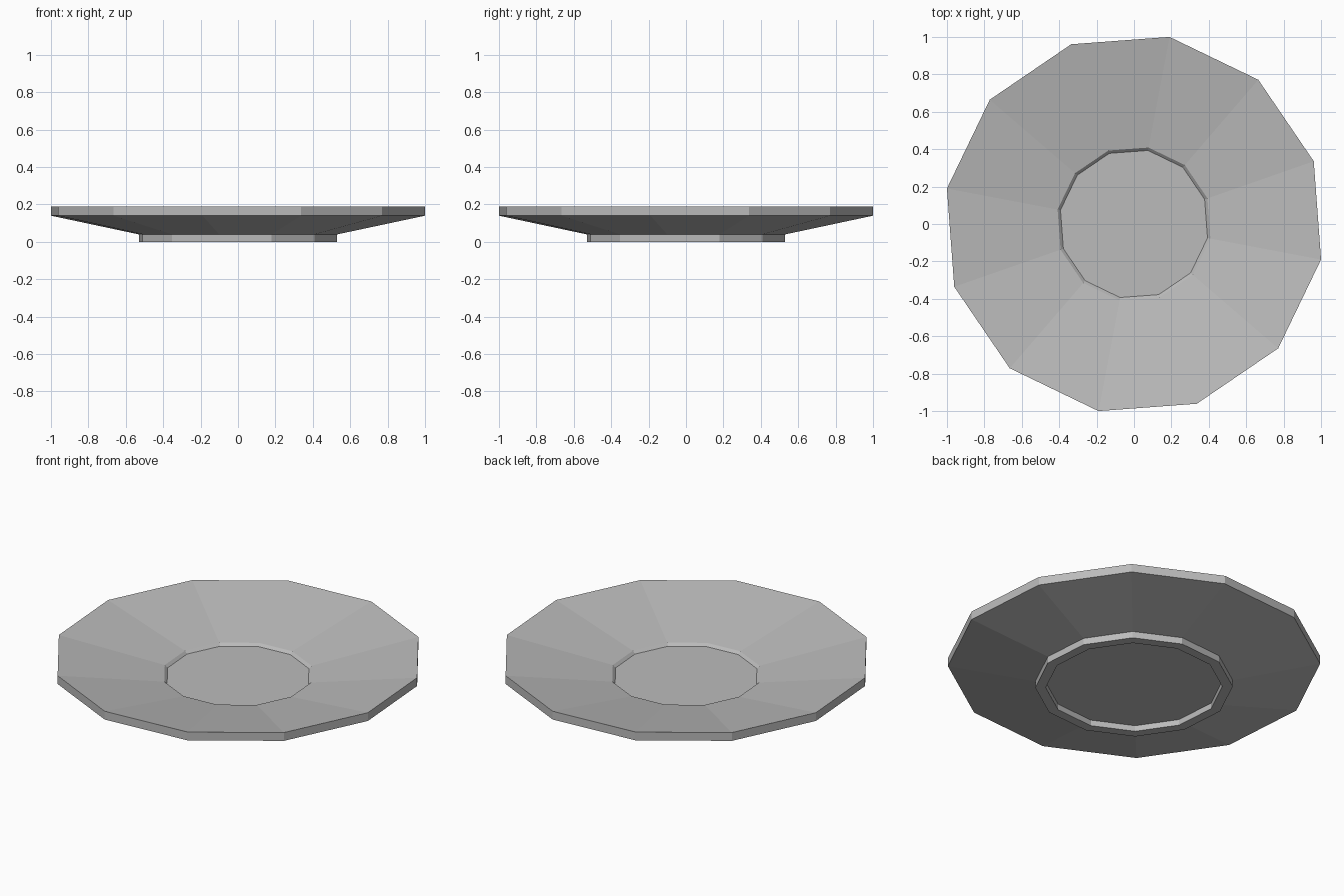
import bpy
import bmesh
from math import cos, sin, radians, tau

SIDES = 12
TURN = radians(19.25)

cube = bpy.data.objects.get("Cube")
if cube:
    bpy.data.objects.remove(cube, do_unlink=True)

# Glaze
grey = bpy.data.materials.new("light_grey")
colour = (0.5, 0.5, 0.5, 1)
grey.diffuse_color = colour
grey.use_nodes = True
grey.node_tree.nodes["Principled BSDF"].inputs["Base Color"].default_value = colour


def lathe(name, profile, material):
    """Sweep (radius, z) points around z and cap both ends with flat discs."""
    bm = bmesh.new()
    rings = []
    for r, z in profile:
        angles = [TURN + tau * i / SIDES for i in range(SIDES)]
        rings.append([bm.verts.new((r * cos(a), r * sin(a), z)) for a in angles])
    for low, high in zip(rings, rings[1:]):
        for i in range(SIDES):
            j = (i + 1) % SIDES
            bm.faces.new((low[i], low[j], high[j], high[i]))
    bm.faces.new(rings[0][::-1])
    bm.faces.new(rings[-1])
    bmesh.ops.recalc_face_normals(bm, faces=bm.faces)
    mesh = bpy.data.meshes.new(name)
    bm.to_mesh(mesh)
    bm.free()
    mesh.materials.append(material)
    obj = bpy.data.objects.new(name, mesh)
    bpy.context.collection.objects.link(obj)
    return obj


# Saucer: recessed base, foot ring, flared underside, rim, sloped top, cup well
lathe("saucer", [
    (0.483, 0.035), (0.483, 0),
    (0.54, 0), (0.54, 0.04),
    (1.018, 0.14), (1.018, 0.19),
    (0.416, 0.085), (0.4, 0.07),
], grey)
